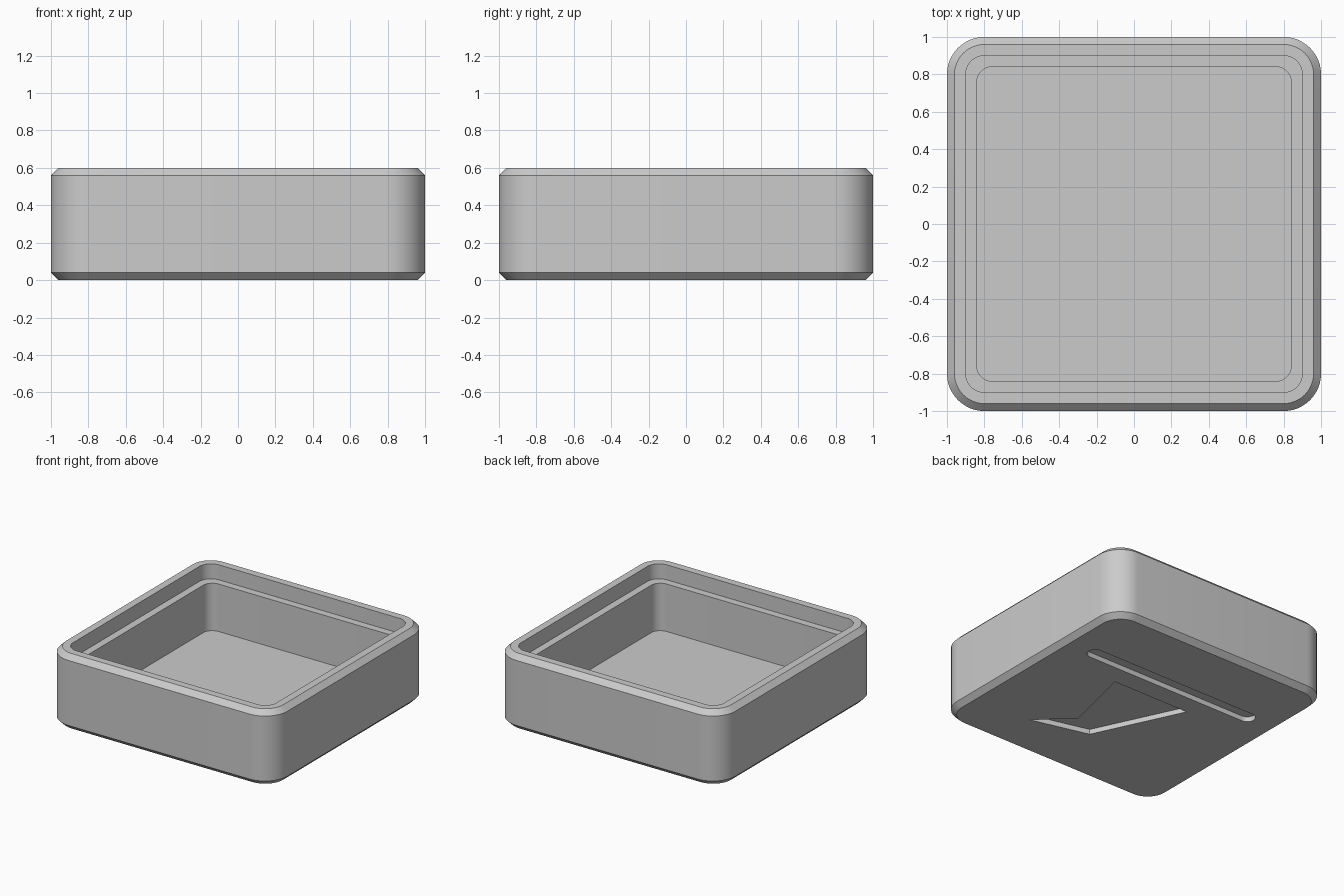
import bpy, bmesh, math

cube = bpy.data.objects.get("Cube")
if cube:
    bpy.data.objects.remove(cube, do_unlink=True)

grey = bpy.data.materials.new("plain_grey")
grey.use_nodes = True
colour = (0.6, 0.6, 0.6, 1)
grey.diffuse_color = colour
grey.node_tree.nodes["Principled BSDF"].inputs["Base Color"].default_value = colour

SEGMENTS = 12


def rounded_outline(half_x, half_y, r, cy=0):
    """Counter-clockwise outline of a rounded rectangle."""
    points = []
    for quarter, (sx, sy) in enumerate([(1, 1), (-1, 1), (-1, -1), (1, -1)]):
        for i in range(SEGMENTS + 1):
            a = (quarter + i / SEGMENTS) * math.pi / 2
            points.append((sx * (half_x - r) + r * math.cos(a),
                           cy + sy * (half_y - r) + r * math.sin(a)))
    return points


def loft(name, sections):
    """Skin a stack of (outline, z) sections and cap both ends."""
    bm = bmesh.new()
    rings = [[bm.verts.new((x, y, z)) for x, y in outline] for outline, z in sections]
    for low, high in zip(rings, rings[1:]):
        for i in range(len(low)):
            j = (i + 1) % len(low)
            bm.faces.new((low[i], low[j], high[j], high[i]))
    bm.faces.new(rings[0][::-1])
    bm.faces.new(rings[-1])
    bmesh.ops.remove_doubles(bm, verts=bm.verts, dist=1e-5)
    bmesh.ops.recalc_face_normals(bm, faces=bm.faces)
    mesh = bpy.data.meshes.new(name)
    bm.to_mesh(mesh)
    bm.free()
    mesh.materials.append(grey)
    obj = bpy.data.objects.new(name, mesh)
    bpy.context.collection.objects.link(obj)
    return obj


# Tray: chamfered outside, rim, lid ledge and inner well (half width, radius, z)
profile = [(0.96, 0.16, 0), (1, 0.2, 0.04), (1, 0.2, 0.56), (0.96, 0.16, 0.6),
           (0.9, 0.1, 0.6), (0.9, 0.1, 0.48), (0.84, 0.08, 0.48), (0.84, 0.08, 0.1)]
tray = loft("tray", [(rounded_outline(h, h, r), z) for h, r, z in profile])

# Underside recesses: a long slot and a pointed bolt shape
DEPTH = 0.04
slot = rounded_outline(0.78, 0.06, 0.06, cy=0.42)
bolt = [(0.35, 0.2), (-0.33, 0.2), (0, -0.5), (0.47, -0.62), (0.21, -0.38)]
for name, outline in (("slot_cutter", slot), ("bolt_cutter", bolt)):
    cutter = loft(name, [(outline, -0.1), (outline, DEPTH)])
    cutter.hide_render = True
    cut = tray.modifiers.new(name, 'BOOLEAN')
    cut.operation = 'DIFFERENCE'
    cut.solver = 'EXACT'
    cut.object = cutter
    bpy.context.view_layer.objects.active = tray
    bpy.ops.object.modifier_apply(modifier=name)
    bpy.data.objects.remove(cutter, do_unlink=True)

# Smooth corners, crisp edges
bpy.ops.object.select_all(action='DESELECT')
tray.select_set(True)
bpy.context.view_layer.objects.active = tray
bpy.ops.object.shade_smooth_by_angle(angle=math.radians(30))
